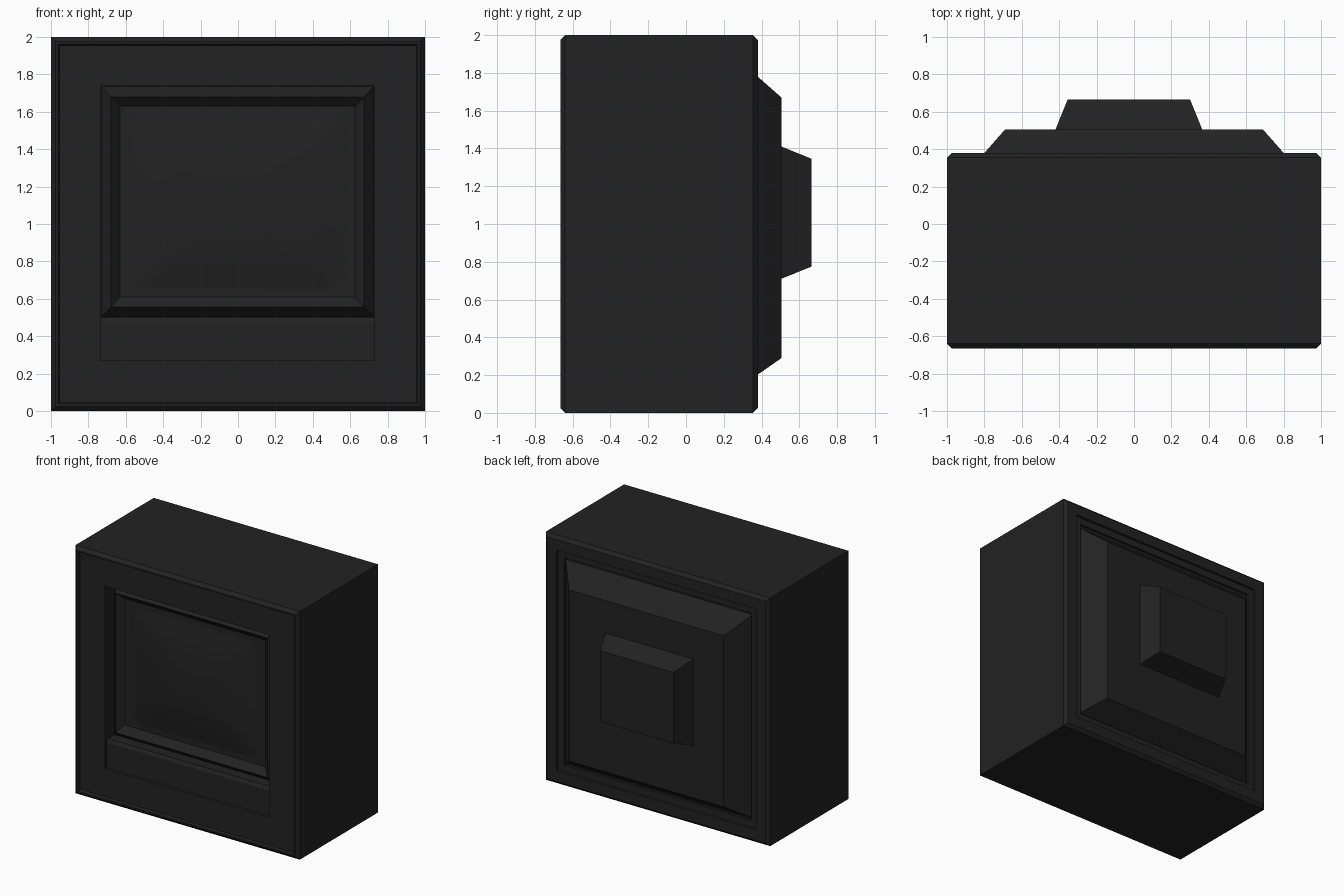
import bpy, bmesh, math

if "Cube" in bpy.data.objects:
    bpy.data.objects.remove(bpy.data.objects["Cube"])

plastic = bpy.data.materials.new("black_plastic")
plastic.diffuse_color = (0.016, 0.016, 0.016, 1)
plastic.use_nodes = True
plastic.node_tree.nodes["Principled BSDF"].inputs["Base Color"].default_value = plastic.diffuse_color


def finish(name, bm, smooth=False):
    bmesh.ops.recalc_face_normals(bm, faces=bm.faces)
    me = bpy.data.meshes.new(name)
    bm.to_mesh(me)
    bm.free()
    me.materials.append(plastic)
    for p in me.polygons:
        p.use_smooth = smooth
    ob = bpy.data.objects.new(name, me)
    bpy.context.collection.objects.link(ob)
    return ob


def loft(name, rings, caps=(True, True), closed=False):
    """Bridge a chain of rectangles given as (x0, x1, z0, z1, y)."""
    bm = bmesh.new()
    loops = [[bm.verts.new(c) for c in ((x0, y, z0), (x1, y, z0), (x1, y, z1), (x0, y, z1))]
             for x0, x1, z0, z1, y in rings]
    pairs = list(zip(loops, loops[1:]))
    if closed:
        pairs.append((loops[-1], loops[0]))
    for a, b in pairs:
        for i in range(4):
            j = (i + 1) % 4
            bm.faces.new((a[i], a[j], b[j], b[i]))
    if caps[0]:
        bm.faces.new(loops[0])
    if caps[1]:
        bm.faces.new(loops[-1])
    return finish(name, bm)


def inset(d, y):
    """Rectangle of the cabinet outline shrunk by d."""
    return (-1 + d, 1 - d, d, 2 - d, y)


F, B = -0.665, 0.38          # front and back planes of the cabinet
floor = F + 0.14             # bottom of the screen opening

# Cabinet: screen opening, front rim, bevelled box, stepped back rim
loft("cabinet", [
    (-0.735, 0.73, 0.27, 1.74, floor),
    (-0.735, 0.73, 0.27, 1.74, F + 0.02),
    inset(0.045, F + 0.02), inset(0.037, F), inset(0.025, F), inset(0, F + 0.025),
    inset(0, B - 0.025), inset(0.025, B), inset(0.11, B), inset(0.11, B - 0.02),
    inset(0.165, B - 0.02), inset(0.165, B - 0.04)])

# Stepped rear housing
loft("rear_housing", [(-0.835, 0.835, 0.175, 1.815, B - 0.04),
                      (-0.69, 0.69, 0.29, 1.67, 0.505)])
loft("tube_neck_cover", [(-0.42, 0.365, 0.71, 1.41, 0.505),
                         (-0.355, 0.30, 0.775, 1.345, 0.665)])

# Control panel below the screen, with a chamfered upper edge
loft("control_panel", [(-0.734, 0.729, 0.271, 0.50, floor),
                       (-0.734, 0.729, 0.271, 0.50, F + 0.055),
                       (-0.734, 0.729, 0.271, 0.475, F + 0.04)])

# Raised bezel around the screen
loft("screen_bezel", [(-0.73, 0.725, 0.505, 1.735, floor - 0.005),
                      (-0.68, 0.675, 0.555, 1.68, F + 0.075),
                      (-0.63, 0.625, 0.61, 1.63, F + 0.125)], caps=(False, True))

# Bulging picture tube glass: nested rounded rectangles
bm = bmesh.new()
hx, hz, r, cz, bulge = 0.583, 0.468, 0.11, 1.118, 0.055
outline = []
for sx, sz, start in ((1, 1, 0), (-1, 1, 90), (-1, -1, 180), (1, -1, 270)):
    for k in range(7):
        a = math.radians(start + 15 * k)
        outline.append((sx * (hx - r) + r * math.cos(a), sz * (hz - r) + r * math.sin(a)))
loops = []
for f in (1, 0.97, 0.92, 0.85, 0.75, 0.6, 0.4, 0.2):
    loop = []
    for x, z in outline:
        u, w = f * x / hx, f * z / hz
        h = bulge * (1 - abs(u) ** 3) * (1 - abs(w) ** 3)
        loop.append(bm.verts.new((f * x - 0.002, F + 0.124 - h, cz + f * z)))
    loops.append(loop)
n = len(outline)
for a, b in zip(loops, loops[1:]):
    for i in range(n):
        bm.faces.new((a[i], a[(i + 1) % n], b[(i + 1) % n], b[i]))
bm.faces.new(loops[-1])
glass = finish("screen_glass", bm, smooth=True)
# an open shell: make sure its faces look to the front
if sum(p.normal.y * p.area for p in glass.data.polygons) > 0:
    glass.data.flip_normals()
